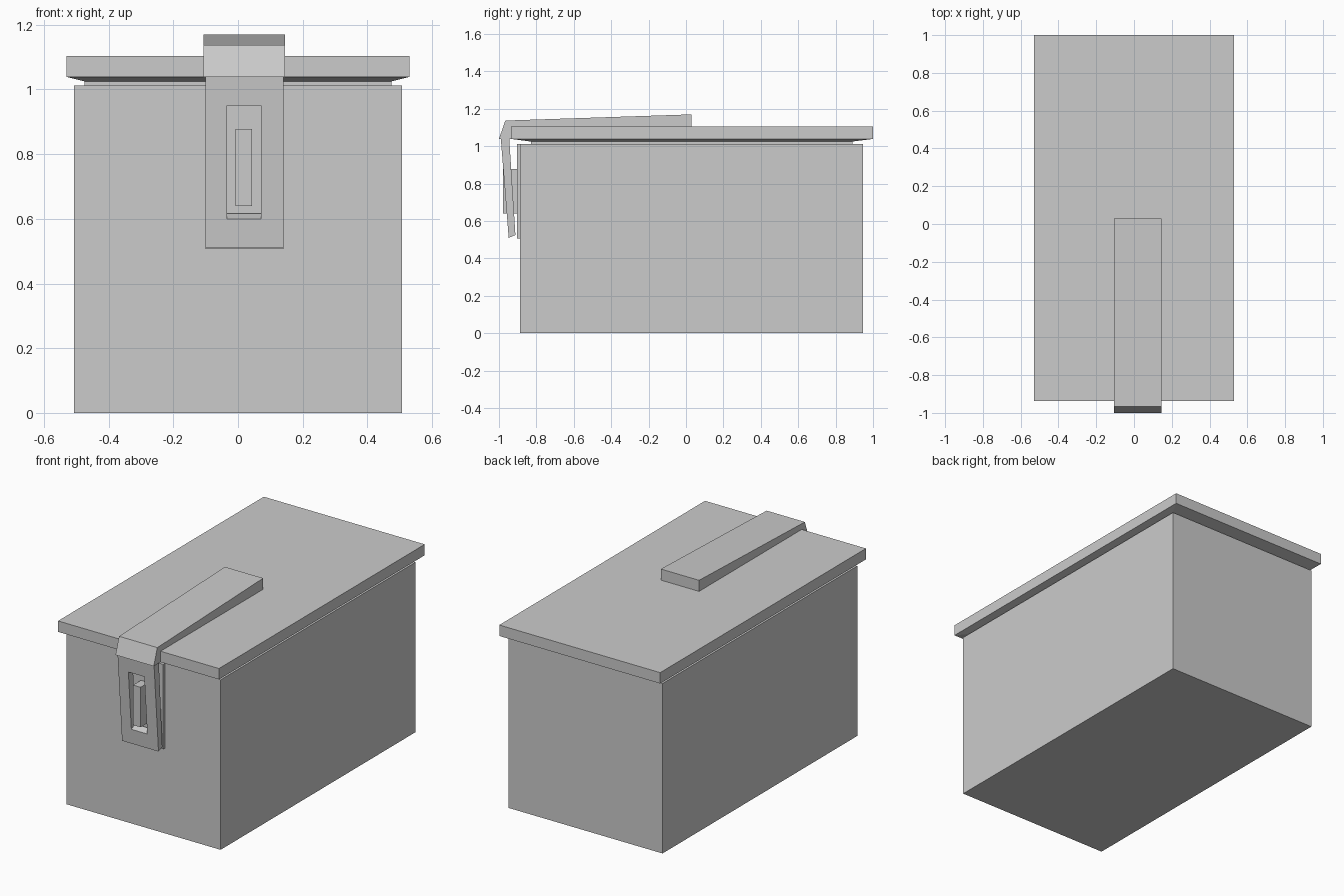
import bpy, bmesh
from mathutils import Vector

if "Cube" in bpy.data.objects:
    bpy.data.objects.remove(bpy.data.objects["Cube"])


def finish(name, bm):
    bmesh.ops.recalc_face_normals(bm, faces=bm.faces)
    mesh = bpy.data.meshes.new(name)
    bm.to_mesh(mesh)
    bm.free()
    obj = bpy.data.objects.new(name, mesh)
    bpy.context.collection.objects.link(obj)
    return obj


def prism(name, profile, x0, x1):
    """Extrude a (y, z) side profile from x0 to x1."""
    bm = bmesh.new()
    face = bm.faces.new([bm.verts.new((x0, y, z)) for y, z in profile])
    ext = bmesh.ops.extrude_face_region(bm, geom=[face])
    verts = [v for v in ext["geom"] if isinstance(v, bmesh.types.BMVert)]
    bmesh.ops.translate(bm, verts=verts, vec=Vector((x1 - x0, 0, 0)))
    return finish(name, bm)


def box(name, x0, x1, y0, y1, z0, z1):
    return prism(name, [(y0, z0), (y1, z0), (y1, z1), (y0, z1)], x0, x1)


def stacked(name, rings):
    """Loft closed rectangles given as (half_x, y0, y1, z), bottom to top."""
    bm = bmesh.new()
    loops = [[bm.verts.new(c) for c in ((-hx, y0, z), (hx, y0, z), (hx, y1, z), (-hx, y1, z))]
             for hx, y0, y1, z in rings]
    bm.faces.new(loops[0])
    bm.faces.new(loops[-1])
    for a, b in zip(loops, loops[1:]):
        for i in range(4):
            j = (i + 1) % 4
            bm.faces.new((a[i], a[j], b[j], b[i]))
    return finish(name, bm)


# Chest body
box("chest_body", -0.507, 0.507, -0.888, 0.945, 0, 1.012)

# Lid with sloped underside and recessed neck
stacked("lid", [
    (0.474, -0.83, 0.89, 1.005),
    (0.474, -0.83, 0.89, 1.025),
    (0.53, -0.936, 1.0, 1.039),
    (0.53, -0.936, 1.0, 1.104),
])

# Strap lying on the lid and folding over its front edge
prism("latch_strap", [
    (0.03, 1.10), (0.03, 1.17), (-0.966, 1.137),
    (-1.0, 1.039), (-0.936, 1.039), (-0.936, 1.10),
], -0.107, 0.145)

# Hanging hasp flap
flap = prism("hasp_flap", [
    (-0.99, 1.04), (-0.948, 0.51), (-0.912, 0.525), (-0.945, 1.04),
], -0.10, 0.14)

# Slot through the flap, with sloped ends
slot = prism("slot_cutter", [
    (-1.05, 0.555), (-0.85, 0.647), (-0.85, 1.0), (-1.05, 0.925),
], -0.034, 0.071)
slot.hide_render = True
slot.hide_viewport = True
cut = flap.modifiers.new("slot", "BOOLEAN")
cut.operation = "DIFFERENCE"
cut.solver = "EXACT"
cut.object = slot

# Back plate and staple
box("hasp_plate", -0.10, 0.14, -0.904, -0.886, 0.507, 1.012)
box("staple", -0.007, 0.043, -0.978, -0.90, 0.64, 0.878)
